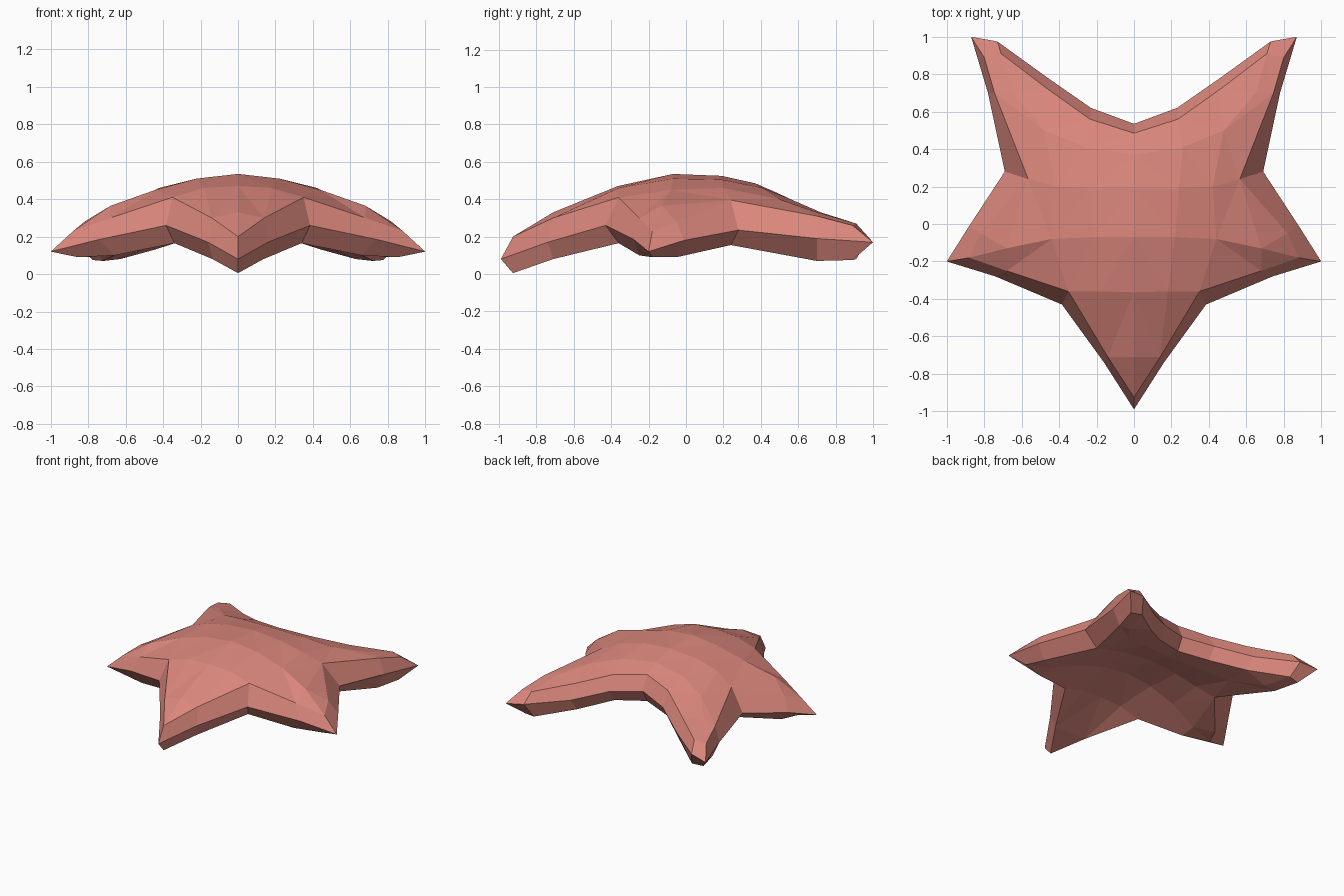
import bpy
import bmesh
from mathutils import Vector
from mathutils.geometry import delaunay_2d_cdt

default_cube = bpy.data.objects.get("Cube")
if default_cube:
    bpy.data.objects.remove(default_cube, do_unlink=True)

# Left half of the star edge, from front tip to back notch:
# (widest rim point, upper crease point, thickness below the crease)
EDGE = [
    ((0, -.99, .08), (0, -.925, .2), .195),
    ((.16, -.74, .17), (.14, -.71, .3), .22),
    ((.385, -.43, .26), (.35, -.36, .41), .245),
    ((.74, -.28, .185), (.68, -.25, .3), .2),
    ((1, -.2, .12), (.88, -.18, .23), .14),
    ((.88, -.01, .18), (.82, -.05, .28), .19),
    ((.69, .28, .235), (.565, .24, .395), .24),
    ((.78, .7, .19), (.745, .7, .31), .24),
    ((.87, 1, .17), (.8, .89, .26), .185),
    ((.73, .975, .19), (.71, .91, .27), .19),
    ((.46, .78, .22), (.46, .72, .33), .2),
    ((.23, .62, .29), (.235, .56, .4), .2),
    ((0, .535, .32), (0, .485, .435), .21),
]

# Dome ridge on the symmetry line, back to front
RIDGE = [(0, .37, .485), (0, .19, .525), (0, -.07, .535),
         (0, -.365, .47), (0, -.71, .33)]

# Remaining facet corners on the left half of the dome
FACETS = [(.18, -.36, .46), (.22, -.07, .51), (.44, -.08, .45),
          (.68, -.13, .365), (.24, .19, .505), (.42, .2, .46),
          (.26, .41, .46), (.48, .5, .4), (.65, .7, .33)]


def underside(point, thickness):
    """Drop a point of the upper skin to the lower skin."""
    x, y, z = point
    return (x * .97, y, z - thickness)


def add_skin(bm, border, inner, flip):
    """Fill the border with triangles that pass through the inner points."""
    verts = border + inner
    flat = [Vector(v.co.xy) for v in verts]
    loop = list(range(len(border)))
    result = delaunay_2d_cdt(flat, [], [loop], 1, 1e-5)
    triangles, sources = result[2], result[3]
    for tri in triangles:
        corners = [verts[sources[i][0]] for i in tri]
        bm.faces.new(corners[::-1] if flip else corners)


def add_band(bm, lower, upper):
    """Join two rows of points with a strip of faces."""
    for i in range(len(lower) - 1):
        bm.faces.new((lower[i], lower[i + 1], upper[i + 1], upper[i]))


def make_points(bm, points):
    return [bm.verts.new(p) for p in points]


bm = bmesh.new()

# Bevelled rim of the arms
rim = make_points(bm, [mid for mid, top, thick in EDGE])
crease = make_points(bm, [top for mid, top, thick in EDGE])
base = make_points(bm, [underside(top, thick) for mid, top, thick in EDGE])
add_band(bm, base, rim)
add_band(bm, rim, crease)

# Domed upper skin and hollow lower skin
add_skin(bm, crease + make_points(bm, RIDGE), make_points(bm, FACETS), False)
low_ridge = make_points(bm, [underside(p, .25) for p in RIDGE])
low_facets = make_points(bm, [underside(p, .25) for p in FACETS])
add_skin(bm, base + low_ridge, low_facets, True)

mesh = bpy.data.meshes.new("star_body")
bm.to_mesh(mesh)
bm.free()
body = bpy.data.objects.new("star_body", mesh)
bpy.context.collection.objects.link(body)

# Right half
mirror = body.modifiers.new("Mirror", 'MIRROR')
mirror.use_axis[0] = True
mirror.use_clip = True

# Coral pink skin
coral = bpy.data.materials.new("coral_pink")
coral.use_nodes = True
colour = (.7, .24, .2, 1)
coral.diffuse_color = colour
coral.node_tree.nodes["Principled BSDF"].inputs["Base Color"].default_value = colour
mesh.materials.append(coral)
